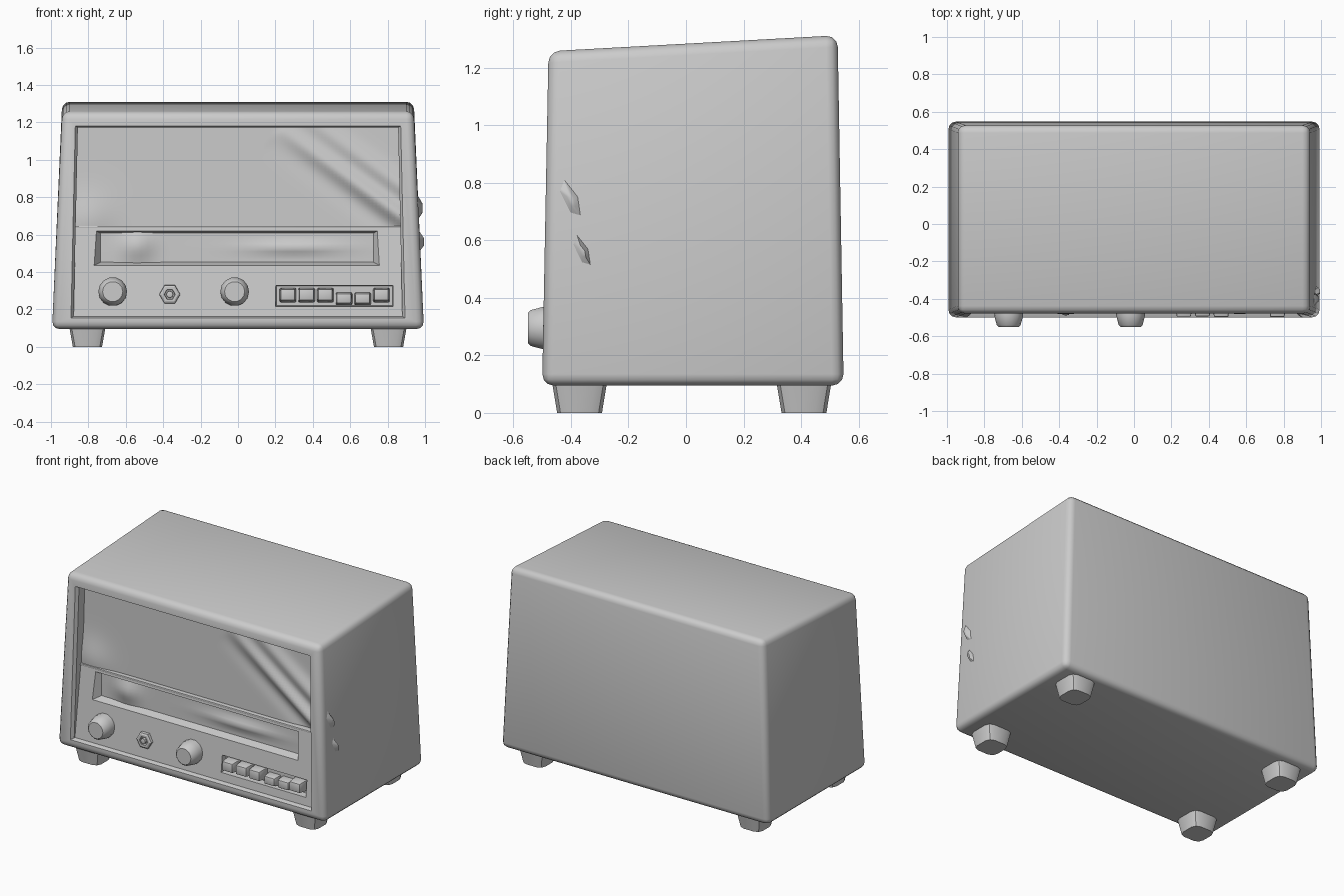
import bpy, bmesh, random
from math import exp, radians, pi, hypot
from mathutils import Vector, Matrix

random.seed(4)
cube = bpy.data.objects.get("Cube")
if cube:
    bpy.data.objects.remove(cube, do_unlink=True)

grey = bpy.data.materials.new("plain grey")
grey.use_nodes = True
grey.diffuse_color = (0.6, 0.6, 0.6, 1)
grey.node_tree.nodes["Principled BSDF"].inputs["Base Color"].default_value = grey.diffuse_color


def finish(name, bm, angle=35):
    """Turn a bmesh into a smooth-shaded grey object."""
    bmesh.ops.recalc_face_normals(bm, faces=bm.faces)
    mesh = bpy.data.meshes.new(name)
    bm.to_mesh(mesh)
    bm.free()
    mesh.materials.append(grey)
    ob = bpy.data.objects.new(name, mesh)
    bpy.context.collection.objects.link(ob)
    bpy.ops.object.select_all(action="DESELECT")
    ob.select_set(True)
    bpy.context.view_layer.objects.active = ob
    bpy.ops.object.shade_smooth_by_angle(angle=radians(angle))
    return ob


def frustum(rect_a, a, rect_b, b, axis="y", bevel=0.0, segments=2):
    """Box between two rectangles (x0, x1, v0, v1) at levels a and b of an axis."""
    bm = bmesh.new()
    rings = []
    for (x0, x1, v0, v1), level in ((rect_a, a), (rect_b, b)):
        ring = []
        for x, v in ((x0, v0), (x1, v0), (x1, v1), (x0, v1)):
            ring.append(bm.verts.new((x, level, v) if axis == "y" else (x, v, level)))
        rings.append(ring)
    bm.faces.new(rings[0])
    bm.faces.new(rings[1])
    for i in range(4):
        j = (i + 1) % 4
        bm.faces.new((rings[0][i], rings[0][j], rings[1][j], rings[1][i]))
    bmesh.ops.recalc_face_normals(bm, faces=bm.faces)
    if bevel:
        bmesh.ops.bevel(bm, geom=bm.edges[:], offset=bevel, segments=segments,
                        profile=0.5, affect="EDGES")
    return bm


def turned(profile, sides, x, z):
    """Lathe (radius, y) points about an axis running front to back."""
    bm = bmesh.new()
    verts = [bm.verts.new((r, y, 0)) for r, y in profile]
    edges = [bm.edges.new(p) for p in zip(verts, verts[1:])]
    bmesh.ops.spin(bm, geom=verts + edges, cent=(0, 0, 0), axis=(0, 1, 0),
                   angle=2 * pi, steps=sides)
    bmesh.ops.remove_doubles(bm, verts=bm.verts, dist=0.0005)
    bmesh.ops.translate(bm, verts=bm.verts, vec=(x, 0, z))
    return bm


# Cabinet: tapered rounded box with a front opening
bm = frustum((-0.994, 0.994, -0.5, 0.548), 0.095, (-0.94, 0.94, -0.478, 0.527), 1.303,
             axis="z", bevel=0.04, segments=3)
for v in bm.verts:
    if v.co.z > 0.9:
        v.co.z += 0.055 * (v.co.y - 0.36)
bm.normal_update()
front = max((f for f in bm.faces if f.normal.y < -0.9), key=lambda f: f.calc_area())
bmesh.ops.inset_region(bm, faces=[front], thickness=0.05)
for v in front.verts:
    top = v.co.z > 0.7
    side = 1 if v.co.x > 0 else -1
    v.co.x, v.co.z = side * (0.87 if top else 0.893), (1.18 if top else 0.155)
# Chamfered lip, then the deep walls of the opening
for shrink, y_shift in ((0.984, 0.02), (1, 0.11)):
    deep = bmesh.ops.extrude_discrete_faces(bm, faces=[front])
    front = deep["faces"][0]
    centre = front.calc_center_median()
    for v in front.verts:
        v.co = centre + (v.co - centre) * shrink
        v.co.y += y_shift
finish("cabinet", bm)

# Speaker cloth: shallow sheet with a torn, folded upper corner
bm = bmesh.new()
bmesh.ops.create_grid(bm, x_segments=90, y_segments=36, size=1)
start, end = Vector((0.22, 1.17)), Vector((0.84, 0.72))
along = (end - start).normalized()
for v in bm.verts:
    x, z = v.co.x * 0.875, 0.905 + v.co.y * 0.275
    rel = Vector((x, z)) - start
    t = max(0, min(1, rel.dot(along) / 0.76))
    d = along.x * rel.y - along.y * rel.x
    fold = 0.04 * exp(-(d / 0.045) ** 2) + 0.03 * exp(-((d - 0.13) / 0.05) ** 2)
    hollow = 0.012 * exp(-((d + 0.09) / 0.05) ** 2)
    swell = 0.025 * exp(-(hypot(x + 0.8, z - 0.68) / 0.13) ** 2)
    v.co = (x, -0.4 - (fold - hollow) * t ** 0.5 - swell, z)
finish("speaker_cloth", bm, 60)

# Control panel: leans back, with cut dial window and key slot
bm = frustum((-0.885, 0.885, 0.15, 0.645), -0.472,
             (-0.885, 0.885, 0.15, 0.645), -0.36, bevel=0.006)
for v in bm.verts:
    if v.co.y < -0.45:
        v.co.y += 0.1 * (v.co.z - 0.15)
panel = finish("control_panel", bm)
cutters = [
    ("dial_cutter", (-0.79, 0.775, 0.425, 0.635), (-0.73, 0.72, 0.455, 0.605), -0.385),
    ("key_cutter", (0.2, 0.83, 0.215, 0.33), (0.205, 0.825, 0.22, 0.325), -0.42),
]
for name, outer, inner, depth in cutters:
    cutter = finish(name, frustum(outer, -0.475, inner, depth))
    cutter.hide_render = True
    mod = panel.modifiers.new(name, "BOOLEAN")
    mod.operation, mod.solver, mod.object = "DIFFERENCE", "EXACT", cutter
    bpy.context.view_layer.objects.active = panel
    bpy.ops.object.modifier_apply(modifier=name)
    bpy.data.objects.remove(cutter, do_unlink=True)
panel.data.shade_flat()

# Dial: gently buckled strip behind the window
bm = bmesh.new()
bmesh.ops.create_grid(bm, x_segments=40, y_segments=8, size=1)
for v in bm.verts:
    x, z = v.co.x * 0.74, 0.53 + v.co.y * 0.085
    lump = 0.035 * exp(-(hypot(x + 0.54, z - 0.54) / 0.08) ** 2)
    ridge = 0.02 * exp(-((z - 0.53) / 0.03) ** 2) * exp(-((x - 0.3) / 0.25) ** 2)
    v.co = (x, -0.393 - lump - ridge, z)
finish("dial_strip", bm, 50)

# Ledge between the cloth and the controls
finish("ledge_trim", frustum((-0.88, 0.88, 0.634, 0.647), -0.43,
                             (-0.88, 0.88, 0.634, 0.647), -0.38, bevel=0.004))

# Two knobs and the jack nut
knob = [(0, -0.55), (0.054, -0.55), (0.064, -0.54), (0.077, -0.49), (0.077, -0.44)]
for name, x in (("left_knob", -0.67), ("centre_knob", -0.018)):
    finish(name, turned(knob, 14, x, 0.295), 40)
nut = [(0.058, -0.44), (0.055, -0.474), (0.045, -0.48), (0.03, -0.48), (0.027, -0.464),
       (0.0, -0.464)]
finish("jack_nut", turned(nut, 6, -0.365, 0.28), 25)
finish("jack_pin", turned([(0, -0.49), (0.018, -0.485), (0.02, -0.45)], 8, -0.365, 0.28))

# Row of push keys, slightly uneven
for i in range(6):
    x = 0.222 + i * 0.1
    low = 0.015 if i in (3, 4) else 0
    tip = -0.493 - random.uniform(0, 0.012) + low
    z0, z1 = 0.236 - low, 0.315 - 1.6 * low
    finish(f"push_key_{i + 1}", frustum((x + 0.005, x + 0.083, z0 + 0.012, z1 - 0.006), tip,
                                        (x, x + 0.09, z0, z1), -0.41, bevel=0.008))

# Four tapered feet
for sx, side in ((-1, "right"), (1, "left")):
    for y, place in ((-0.37, "front"), (0.41, "back")):
        bm = frustum((-0.078, 0.078, -0.078, 0.078), 0.003,
                     (-0.1, 0.1, -0.098, 0.098), 0.125, axis="z")
        upright = [e for e in bm.edges if abs(e.verts[0].co.z - e.verts[1].co.z) > 0.1]
        bmesh.ops.bevel(bm, geom=upright, offset=0.04, segments=2, profile=0.5,
                        affect="EDGES")
        bmesh.ops.translate(bm, verts=bm.verts, vec=(sx * 0.805, y, -0.003))
        finish(f"{place}_{side}_foot", bm)

# Crumpled flaps on the side near the front edge
for i, (z, y, size) in enumerate(((0.74, -0.4, 0.13), (0.56, -0.36, 0.11))):
    bm = bmesh.new()
    bmesh.ops.create_cone(bm, cap_ends=True, segments=5, radius1=size, radius2=size * 0.2,
                          depth=0.06, matrix=Matrix.Rotation(pi / 2, 4, "Y"))
    bmesh.ops.scale(bm, verts=bm.verts, vec=(1, 0.4, 1.1))
    bmesh.ops.rotate(bm, verts=bm.verts, matrix=Matrix.Rotation(radians(25), 3, "X"))
    bmesh.ops.translate(bm, verts=bm.verts, vec=(0.983 - 0.042 * (z - 0.1), y, z))
    finish(f"side_dent_{i + 1}", bm, 60)
